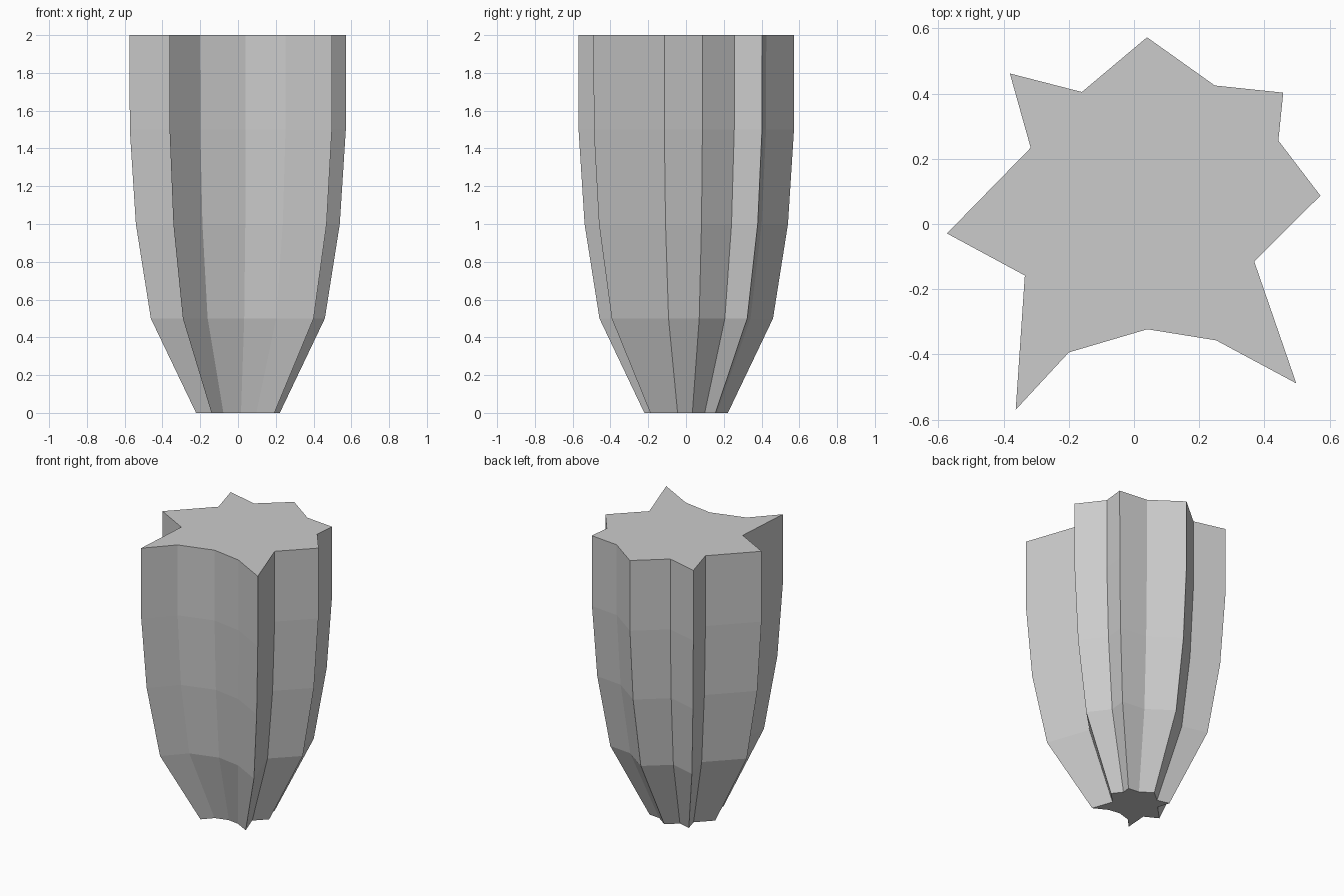
import bpy, bmesh

if "Cube" in bpy.data.objects:
    bpy.data.objects.remove(bpy.data.objects["Cube"])

# Irregular eight-pointed star outline of the rim, counter-clockwise from above
outline = [(0.04, 0.573), (-0.16, 0.405), (-0.381, 0.462), (-0.317, 0.234),
           (-0.574, -0.029), (-0.335, -0.158), (-0.363, -0.57), (-0.2, -0.394),
           (0.041, -0.323), (0.252, -0.357), (0.498, -0.489), (0.369, -0.115),
           (0.572, 0.087), (0.443, 0.256), (0.458, 0.403), (0.248, 0.425)]

# Height and outline scale of each level, tapering to a narrow foot
levels = [(0.0, 0.387), (0.5, 0.804), (1.0, 0.942), (1.5, 0.998), (2.0, 1.0)]

bm = bmesh.new()
rings = [[bm.verts.new((x * s, y * s, z)) for x, y in outline] for z, s in levels]

# Fluted walls
n = len(outline)
for low, high in zip(rings, rings[1:]):
    for i in range(n):
        j = (i + 1) % n
        bm.faces.new((low[i], low[j], high[j], high[i]))

# Flat foot and top
bm.faces.new(rings[0][::-1])
bm.faces.new(rings[-1])
bmesh.ops.recalc_face_normals(bm, faces=bm.faces)

mesh = bpy.data.meshes.new("fluted_star_column")
bm.to_mesh(mesh)
bm.free()
column = bpy.data.objects.new("fluted_star_column", mesh)
bpy.context.collection.objects.link(column)
